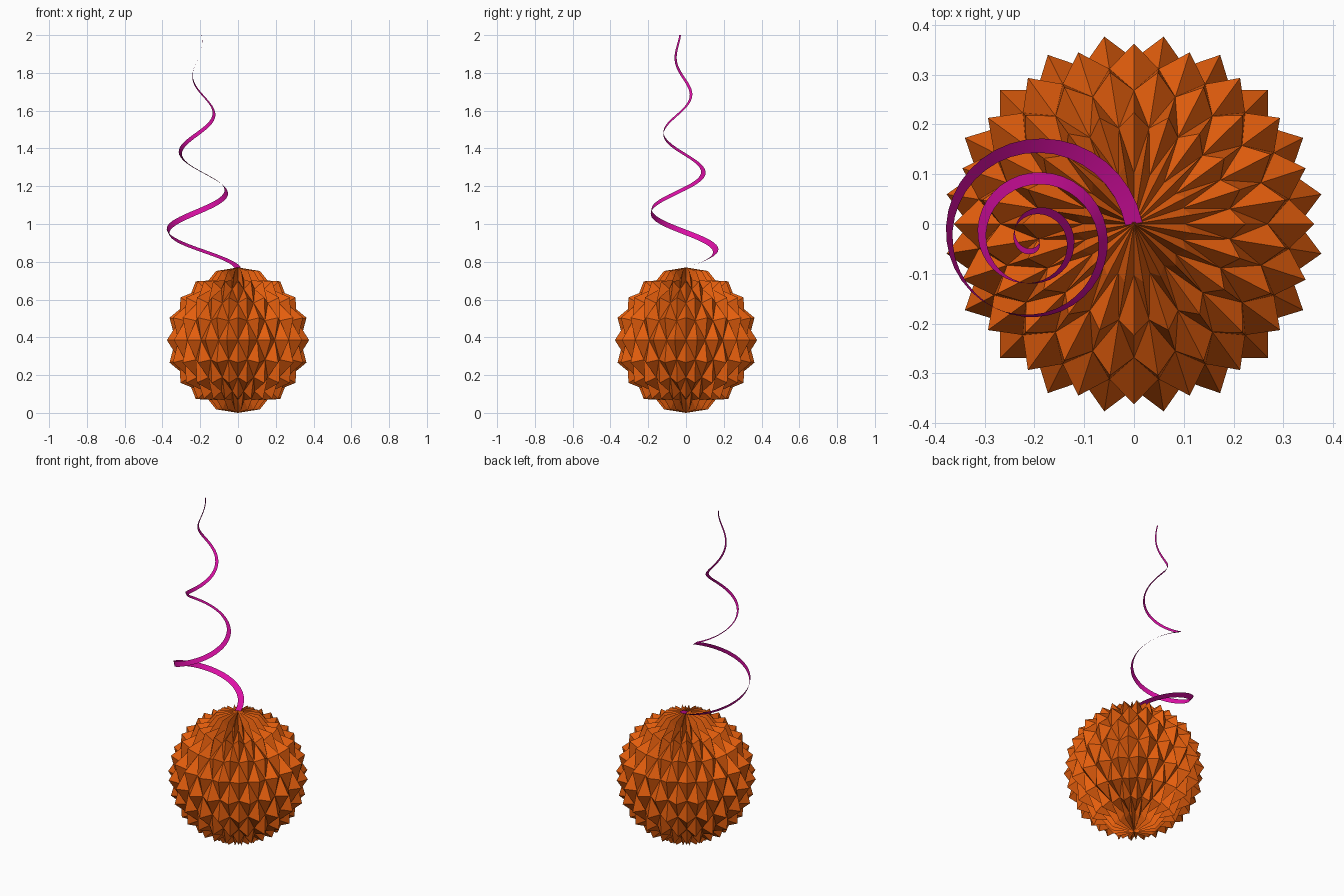
import bpy, bmesh, math
from mathutils import Vector

if "Cube" in bpy.data.objects:
    bpy.data.objects.remove(bpy.data.objects["Cube"])


def material(name, rgb):
    m = bpy.data.materials.new(name)
    m.diffuse_color = (*rgb, 1)
    m.use_nodes = True
    m.node_tree.nodes["Principled BSDF"].inputs["Base Color"].default_value = m.diffuse_color
    return m


def finish(bm, name, mat, smooth=False):
    me = bpy.data.meshes.new(name)
    bm.to_mesh(me)
    bm.free()
    for p in me.polygons:
        p.use_smooth = smooth
    me.materials.append(mat)
    ob = bpy.data.objects.new(name, me)
    bpy.context.collection.objects.link(ob)
    return ob


orange = material("orange paper", (0.79, 0.114, 0.004))
magenta = material("magenta ribbon", (0.72, 0.005, 0.38))

# Honeycomb paper ball: sphere grid whose alternate points are pushed inward
SEG, ROWS, R, RZ, DENT = 40, 10, 0.381, 0.385, 0.87


def is_peak(i, j):
    return (i + j) % 2 == 0


bm = bmesh.new()
top = bm.verts.new((0, 0, 2 * RZ))
bottom = bm.verts.new((0, 0, 0))
rings = []
for j in range(1, ROWS):
    p = math.pi * j / ROWS
    ring = []
    for i in range(SEG):
        a = 2 * math.pi * i / SEG
        k = 1 if is_peak(i, j) else DENT
        ring.append(bm.verts.new((R * k * math.sin(p) * math.cos(a),
                                  R * k * math.sin(p) * math.sin(a),
                                  RZ + RZ * k * math.cos(p))))
    rings.append(ring)
for i in range(SEG):
    n = (i + 1) % SEG
    bm.faces.new((top, rings[0][i], rings[0][n]))
    bm.faces.new((bottom, rings[-1][n], rings[-1][i]))
    for j in range(1, ROWS - 1):
        a, b = rings[j - 1][i], rings[j - 1][n]
        c, d = rings[j][n], rings[j][i]
        # split each cell along its ridge, from peak to peak
        if is_peak(i, j):
            bm.faces.new((a, d, b))
            bm.faces.new((b, d, c))
        else:
            bm.faces.new((a, d, c))
            bm.faces.new((a, c, b))
bmesh.ops.recalc_face_normals(bm, faces=bm.faces)
finish(bm, "paper_ball", orange)

# Spiral ribbon: tapering strip carried along a narrowing coil without twist
N, Z0, Z1 = 110, 0.768, 2.0
A0, A1 = math.radians(8.6), math.radians(1072)


def coil(t):
    a = A0 + (A1 - A0) * t
    r = 0.202 * (1 - t) + 0.008 * t
    return Vector((-0.2 + r * math.cos(a), -0.03 + r * math.sin(a),
                   Z0 + (Z1 - Z0) * t))


bm = bmesh.new()
side = Vector((1, 0, 0))
prev = None
for s in range(N + 1):
    t = s / N
    tangent = (coil(t + 0.001) - coil(t - 0.001)).normalized()
    side = (side - tangent * side.dot(tangent)).normalized()
    half = 0.5 * (0.035 + (0.009 - 0.035) * t)
    pair = [bm.verts.new(coil(t) - side * half), bm.verts.new(coil(t) + side * half)]
    if prev:
        bm.faces.new((prev[0], prev[1], pair[1], pair[0]))
    prev = pair
finish(bm, "spiral_ribbon", magenta, smooth=True)
